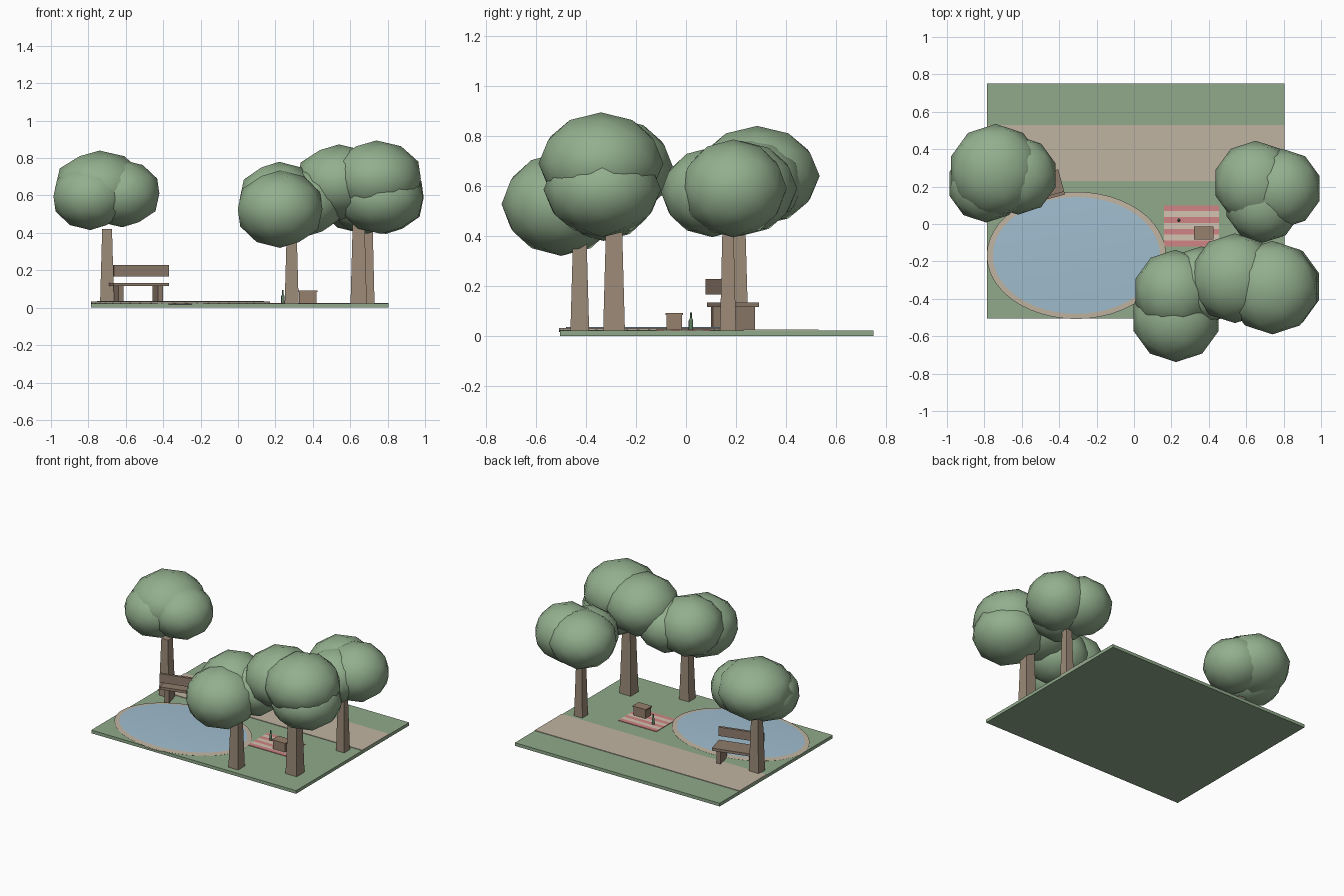
import bpy
import math
from mathutils import Matrix, Vector

if "Cube" in bpy.data.objects:
    bpy.data.objects.remove(bpy.data.objects["Cube"], do_unlink=True)


def make_material(name, rgb):
    """Flat colour from 0-255 display values."""
    linear = [((c / 255 + 0.055) / 1.055) ** 2.4 for c in rgb] + [1.0]
    mat = bpy.data.materials.new(name)
    mat.use_nodes = True
    mat.diffuse_color = linear
    mat.node_tree.nodes["Principled BSDF"].inputs["Base Color"].default_value = linear
    return mat


grass = make_material("grass green", (144, 170, 139))
leaf = make_material("leaf green", (147, 175, 142))
bark = make_material("bark brown", (156, 138, 120))
wood = make_material("bench wood", (143, 124, 108))
sand = make_material("path sand", (192, 180, 162))
blue = make_material("pond blue", (160, 189, 207))
red = make_material("blanket red", (208, 132, 132))
cream = make_material("blanket cream", (212, 194, 178))
wicker = make_material("basket brown", (150, 128, 108))
glass = make_material("bottle green", (98, 128, 100))


def finish(name, mat, smooth=False):
    obj = bpy.context.object
    obj.name = name
    obj.data.materials.append(mat)
    if smooth:
        bpy.ops.object.shade_smooth()
    return obj


def box(name, mat, center, size, turn=0.0):
    bpy.ops.mesh.primitive_cube_add(size=1, location=center, rotation=(0, 0, turn))
    bpy.context.object.scale = size
    return finish(name, mat)


def slab(name, mat, x, y, z):
    """Box given by its min/max along each axis."""
    center = [(a + b) / 2 for a, b in (x, y, z)]
    return box(name, mat, center, [b - a for a, b in (x, y, z)])


def disc(name, mat, center, radii, low, high):
    bpy.ops.mesh.primitive_cylinder_add(vertices=48, radius=1, depth=1,
                                        location=(*center, (low + high) / 2))
    bpy.context.object.scale = (*radii, high - low)
    return finish(name, mat, smooth=True)


def tree(name, base, width, height, blobs):
    # square tapered trunk, then overlapping squashed leaf blobs
    half = width / math.sqrt(2)
    bpy.ops.mesh.primitive_cone_add(vertices=4, radius1=half, radius2=half * 0.7,
                                    depth=height - GROUND,
                                    location=(*base, (height + GROUND) / 2))
    trunk = bpy.context.object
    trunk.data.transform(Matrix.Rotation(math.pi / 4, 4, "Z"))
    finish(name + "_trunk", bark)
    for i, (x, y, z, r, rz) in enumerate(blobs):
        bpy.ops.mesh.primitive_ico_sphere_add(subdivisions=2, radius=1, location=(x, y, z))
        bpy.context.object.scale = (r, r, rz)
        finish(f"{name}_leaves_{i + 1}", leaf, smooth=True)


# Lawn and path
GROUND = 0.022
EDGE = (-0.787, 0.805)
slab("lawn", grass, EDGE, (-0.505, 0.75), (0, GROUND))
slab("path", sand, EDGE, (0.23, 0.53), (GROUND - 0.01, GROUND + 0.004))

# Pond
POND = (-0.308, -0.168)
disc("pond_rim", sand, POND, (0.479, 0.34), GROUND - 0.006, 0.032)
disc("pond_water", blue, POND, (0.447, 0.312), GROUND, 0.036)

# Trees
tree("back_right_tree", (-0.70, 0.212), 0.075, 0.42, [
    (-0.74, 0.285, 0.64, 0.25, 0.2),
    (-0.62, 0.26, 0.61, 0.21, 0.18),
    (-0.79, 0.215, 0.595, 0.207, 0.18)])
tree("front_left_tree", (0.287, -0.425), 0.075, 0.42, [
    (0.225, -0.50, 0.527, 0.238, 0.207),
    (0.22, -0.36, 0.58, 0.222, 0.2),
    (0.36, -0.33, 0.565, 0.21, 0.185)])
tree("tall_tree", (0.645, -0.288), 0.087, 0.5, [
    (0.74, -0.34, 0.69, 0.25, 0.204),
    (0.54, -0.29, 0.67, 0.24, 0.203),
    (0.765, -0.335, 0.585, 0.235, 0.19)])
tree("back_left_tree", (0.698, 0.168), 0.064, 0.42, [
    (0.65, 0.22, 0.59, 0.225, 0.19),
    (0.79, 0.19, 0.59, 0.213, 0.196),
    (0.69, 0.105, 0.575, 0.205, 0.18)])

# Bench, turned slightly and facing the path
TURN = math.radians(15)
SEAT = Vector((-0.535, 0.188, 0))


def bench_part(name, offset, size):
    box(name, wood, SEAT + Matrix.Rotation(TURN, 3, "Z") @ Vector(offset), size, TURN)


bench_part("bench_seat", (0, 0, 0.124), (0.305, 0.135, 0.018))
bench_part("bench_back", (0, -0.063, 0.197), (0.305, 0.018, 0.062))
for side, label in ((-1, "right"), (1, "left")):
    bench_part(f"bench_leg_{label}", (side * 0.11, 0, 0.068), (0.028, 0.115, 0.095))

# Striped picnic blanket
STRIPES = 7
BOTTOM, TOP = -0.12, 0.10
step = (TOP - BOTTOM) / STRIPES
for i in range(STRIPES):
    y = BOTTOM + i * step
    slab(f"blanket_stripe_{i + 1}", cream if i % 2 else red,
         (0.16, 0.455), (y, y + step), (GROUND - 0.003, GROUND + 0.004))

# Basket with lid
box("basket", wicker, (0.374, -0.048, 0.054), (0.094, 0.062, 0.06))
box("basket_lid", wicker, (0.374, -0.048, 0.087), (0.104, 0.07, 0.008))

# Bottle: body, shoulder and neck
for part, r1, r2, low, high in (("body", 0.009, 0.009, 0.024, 0.062),
                                ("shoulder", 0.009, 0.004, 0.062, 0.072),
                                ("neck", 0.004, 0.004, 0.072, 0.094)):
    bpy.ops.mesh.primitive_cone_add(vertices=12, radius1=r1, radius2=r2, depth=high - low,
                                    location=(0.24, 0.02, (low + high) / 2))
    finish("bottle_" + part, glass)
    bpy.ops.object.shade_smooth_by_angle()
